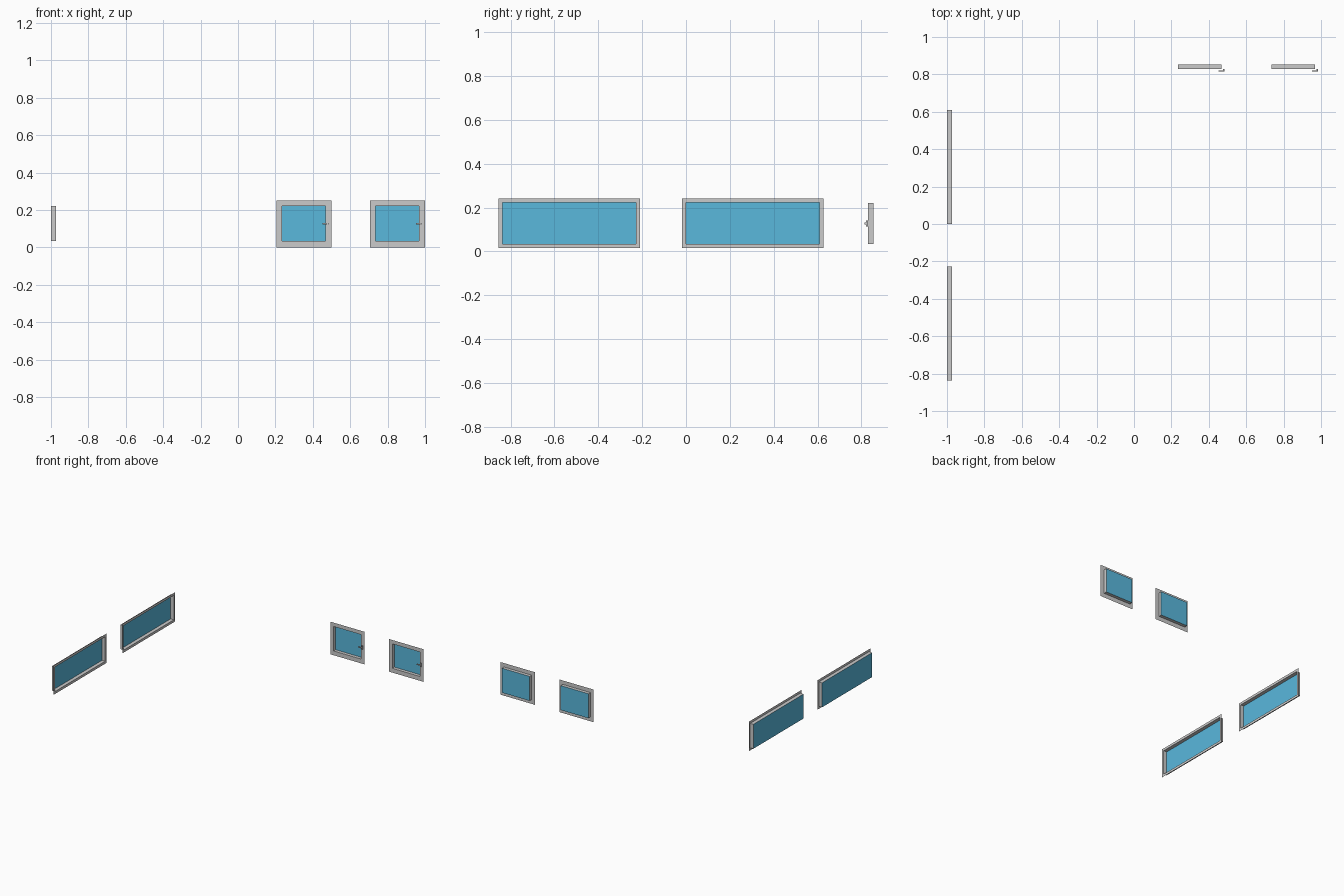
import bpy, bmesh
from mathutils import Vector

if "Cube" in bpy.data.objects:
    bpy.data.objects.remove(bpy.data.objects["Cube"])

glass_mat = bpy.data.materials.new("glass_blue")
glass_mat.diffuse_color = (0.10, 0.48, 0.72, 1)
glass_mat.use_nodes = True
glass_mat.node_tree.nodes["Principled BSDF"].inputs["Base Color"].default_value = glass_mat.diffuse_color


def make_object(name, bm, mat=None):
    me = bpy.data.meshes.new(name)
    bm.to_mesh(me)
    bm.free()
    if mat:
        me.materials.append(mat)
    ob = bpy.data.objects.new(name, me)
    bpy.context.collection.objects.link(ob)
    return ob


def loop(bm, place, u0, u1, z0, z1, depth):
    return [bm.verts.new(place(u, depth, z))
            for u, z in ((u0, z0), (u1, z0), (u1, z1), (u0, z1))]


def window(name, place, outer, inner, front, back):
    # trim flange and recessed jamb, as nested rectangular loops
    bm = bmesh.new()
    rings = [loop(bm, place, *outer, front),
             loop(bm, place, *inner, front),
             loop(bm, place, *inner, back)]
    for a, b in zip(rings, rings[1:]):
        for i in range(4):
            j = (i + 1) % 4
            bm.faces.new((a[i], a[j], b[j], b[i]))
    make_object(name + "_frame", bm)
    # pane closing the outer end of the jamb
    bm = bmesh.new()
    bm.faces.new(loop(bm, place, *inner, back))
    make_object(name + "_glass", bm, glass_mat)


def box(bm, lo, hi):
    lo, hi = Vector(lo), Vector(hi)
    verts = bmesh.ops.create_cube(bm, size=1)["verts"]
    bmesh.ops.scale(bm, vec=hi - lo, verts=verts)
    bmesh.ops.translate(bm, vec=(lo + hi) / 2, verts=verts)


# long windows in the left wall, facing +x
for i, y in enumerate((-0.532, 0.304)):
    window(f"side_window_{i + 1}", lambda u, d, z: (d, u, z),
           (y - 0.322, y + 0.322, 0.015, 0.241),
           (y - 0.305, y + 0.305, 0.034, 0.222), -0.973, -1.0)

# small windows in the back wall, facing -y, with latch handles
for i, x in enumerate((0.353, 0.853)):
    window(f"back_window_{i + 1}", lambda u, d, z: (u, d, z),
           (x - 0.146, x + 0.146, 0.0, 0.251),
           (x - 0.119, x + 0.116, 0.033, 0.221), 0.829, 0.854)
    bm = bmesh.new()
    box(bm, (x + 0.122, 0.821, 0.113), (x + 0.130, 0.829, 0.141))   # plate
    box(bm, (x + 0.098, 0.815, 0.123), (x + 0.130, 0.822, 0.131))   # lever
    make_object(f"window_handle_{i + 1}", bm)
